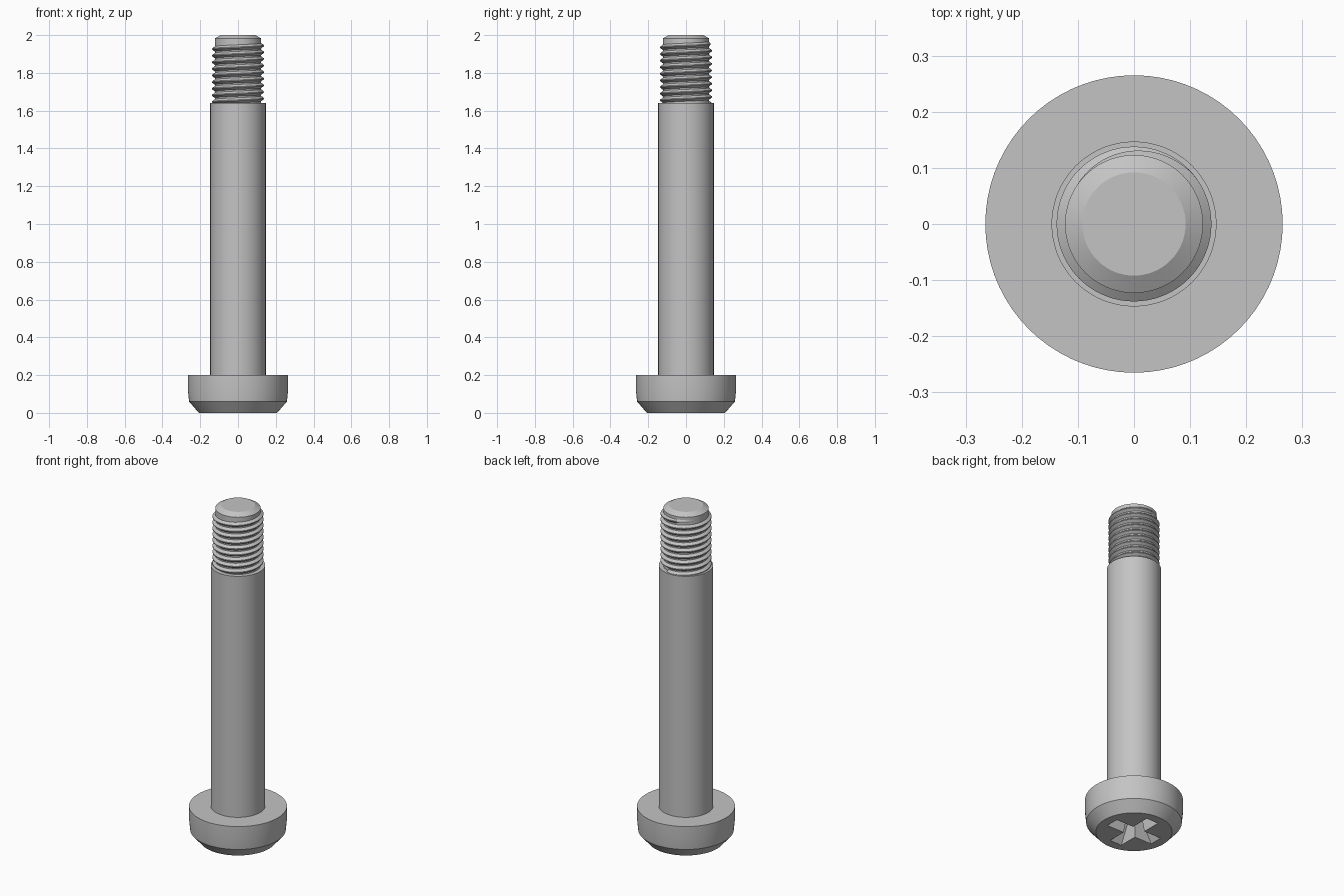
import bpy
import bmesh
import math

cube = bpy.data.objects.get("Cube")
if cube:
    bpy.data.objects.remove(cube, do_unlink=True)

SIDES = 72

steel = bpy.data.materials.new("grey steel")
steel.use_nodes = True
GREY = (0.55, 0.55, 0.55, 1)
steel.diffuse_color = GREY
steel.node_tree.nodes["Principled BSDF"].inputs["Base Color"].default_value = GREY


def finish(name, bm, smooth=True):
    bmesh.ops.recalc_face_normals(bm, faces=bm.faces)
    mesh = bpy.data.meshes.new(name)
    bm.to_mesh(mesh)
    bm.free()
    mesh.materials.append(steel)
    obj = bpy.data.objects.new(name, mesh)
    bpy.context.collection.objects.link(obj)
    bpy.ops.object.select_all(action="DESELECT")
    obj.select_set(True)
    bpy.context.view_layer.objects.active = obj
    if smooth:
        bpy.ops.object.shade_smooth_by_angle(angle=math.radians(25))
    return obj


def loft(name, rings, smooth=True):
    """Skin a list of closed point rings and cap both ends."""
    bm = bmesh.new()
    loops = [[bm.verts.new(p) for p in ring] for ring in rings]
    n = len(loops[0])
    for a, b in zip(loops, loops[1:]):
        for i in range(n):
            j = (i + 1) % n
            bm.faces.new((a[i], a[j], b[j], b[i]))
    bm.faces.new(loops[0])
    bm.faces.new(loops[-1])
    return finish(name, bm, smooth)


def circle(r, z):
    steps = [2 * math.pi * i / SIDES for i in range(SIDES)]
    return [(r * math.cos(a), r * math.sin(a), z) for a in steps]


def lathe(name, profile):
    return loft(name, [circle(r, z) for r, z in profile])


def cross(length, w, z):
    """Twelve-point plus-shaped outline."""
    arm = [(w, w), (w, length), (-w, length)]
    pts = []
    for k in range(4):
        c, s = round(math.cos(k * math.pi / 2)), round(math.sin(k * math.pi / 2))
        pts += [(x * c - y * s, x * s + y * c, z) for x, y in arm]
    return pts


# Head with chamfered rim
head = lathe("head", [(0.207, 0), (0.259, 0.06), (0.265, 0.12), (0.265, 0.2)])

# Tapered cross recess cut into the underside
cutter = loft("recess_cutter", [cross(0.168, 0.042, -0.02),
                                cross(0.075, 0.026, 0.12)], smooth=False)
cutter.hide_render = True
cut = head.modifiers.new("recess", "BOOLEAN")
cut.operation = "DIFFERENCE"
cut.solver = "EXACT"
cut.object = cutter
bpy.context.view_layer.objects.active = head
bpy.ops.object.modifier_apply(modifier=cut.name)
bpy.data.objects.remove(cutter, do_unlink=True)

# Plain shank
lathe("shank", [(0.147, 0.19), (0.147, 1.64)])

# Threaded core with chamfered tip
CORE = 0.123
lathe("thread_core", [(CORE, 1.63), (CORE, 1.982), (0.092, 2.0)])

# Right-handed helical thread that runs out near the tip
PITCH, TURNS, TOP = 0.035, 9.2, 1.958
END_ANGLE = math.radians(145)
rings = []
count = int(TURNS * SIDES)
for i in range(count + 1):
    back = (count - i) / SIDES
    angle = END_ANGLE - back * 2 * math.pi
    z = TOP - back * PITCH
    crest = CORE + 0.015 * min(1, back / 0.3)
    section = [(CORE - 0.004, -0.48), (crest, -0.07),
               (crest, 0.07), (CORE - 0.004, 0.48)]
    rings.append([(r * math.cos(angle), r * math.sin(angle), z + h * PITCH)
                  for r, h in section])
loft("screw_thread", rings)
